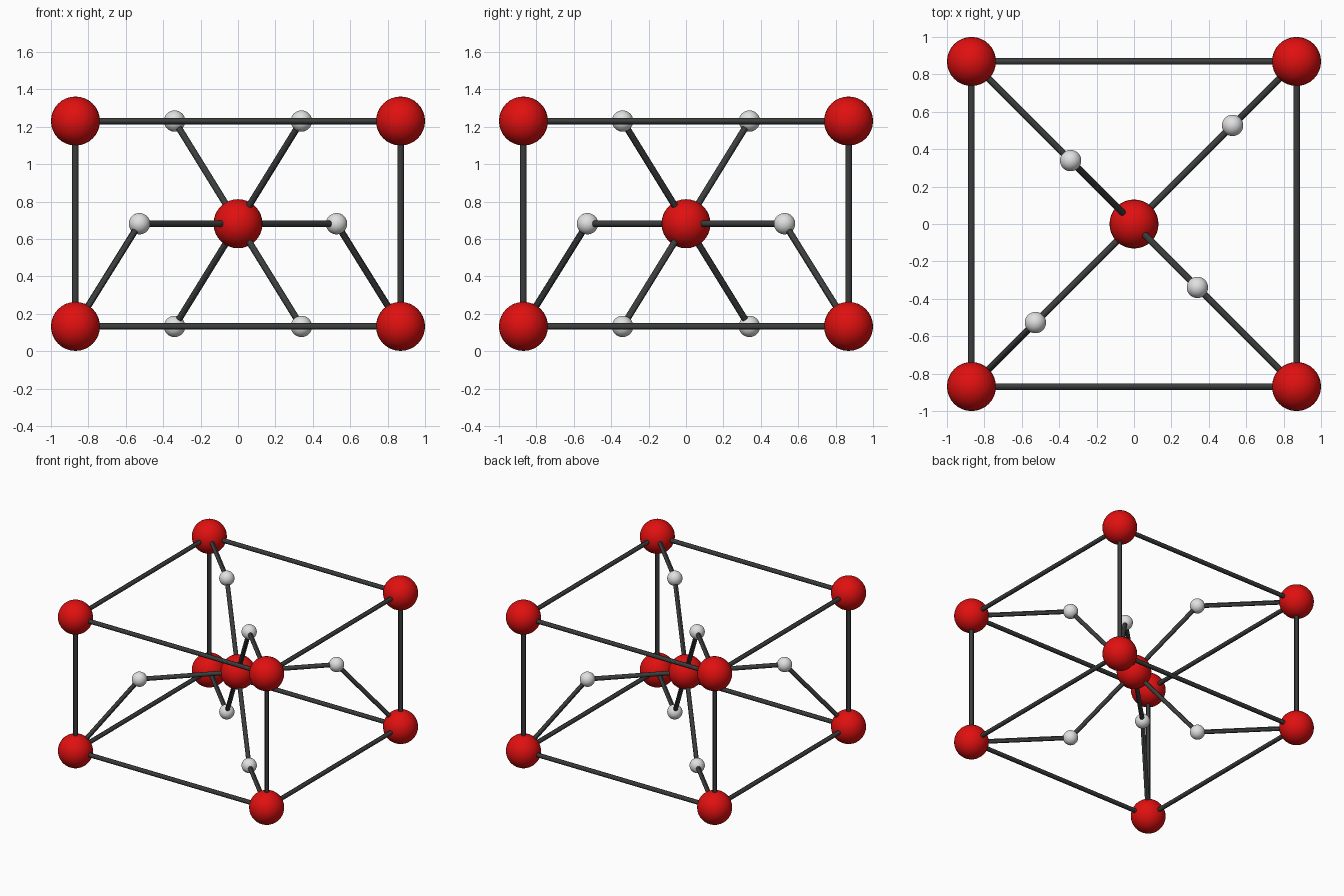
import bpy
from itertools import product
from mathutils import Vector

if "Cube" in bpy.data.objects:
    bpy.data.objects.remove(bpy.data.objects["Cube"], do_unlink=True)

HALF, LOW, HIGH = 0.869, 0.133, 1.231
MID = (LOW + HIGH) / 2
BIG, SMALL, ROD = 0.131, 0.057, 0.0175


def make_material(name, color):
    mat = bpy.data.materials.new(name)
    mat.use_nodes = True
    mat.diffuse_color = color
    mat.node_tree.nodes["Principled BSDF"].inputs["Base Color"].default_value = color
    return mat


red = make_material("red", (0.75, 0.005, 0.005, 1))
white = make_material("pale grey", (0.75, 0.75, 0.75, 1))
dark = make_material("dark grey", (0.045, 0.047, 0.047, 1))


def finish(name, mat):
    obj = bpy.context.object
    obj.name = name
    obj.data.materials.append(mat)
    bpy.ops.object.shade_smooth_by_angle()


def ball(name, center, radius, mat):
    bpy.ops.mesh.primitive_uv_sphere_add(segments=32, ring_count=16, radius=radius, location=center)
    finish(name, mat)


def rod(name, start, end):
    start, end = Vector(start), Vector(end)
    axis = end - start
    bpy.ops.mesh.primitive_cylinder_add(vertices=12, radius=ROD, depth=axis.length,
                                        location=(start + end) / 2,
                                        rotation=axis.to_track_quat("Z", "Y").to_euler())
    finish(name, dark)


# Large balls at the corners and in the middle
middle = (0, 0, MID)
ball("middle_ball", middle, BIG, red)
for corner in product((-HALF, HALF), (-HALF, HALF), (LOW, HIGH)):
    ball("corner_ball", corner, BIG, red)

# Frame rods along the twelve edges
for a, z in product((-HALF, HALF), (LOW, HIGH)):
    rod("side_edge_rod", (a, -HALF, z), (a, HALF, z))
    rod("cross_edge_rod", (-HALF, a, z), (HALF, a, z))
for x, y in product((-HALF, HALF), repeat=2):
    rod("upright_rod", (x, y, LOW), (x, y, HIGH))


# Bent arms from the middle through a small ball to a corner
def arm(joint, corner):
    ball("joint_ball", joint, SMALL, white)
    rod("inner_arm_rod", middle, joint)
    rod("outer_arm_rod", joint, corner)


for s in (-1, 1):
    arm((s * 0.527, s * 0.527, MID), (s * HALF, s * HALF, LOW))
    for z in (LOW, HIGH):
        arm((s * 0.339, -s * 0.339, z), (s * HALF, -s * HALF, z))
